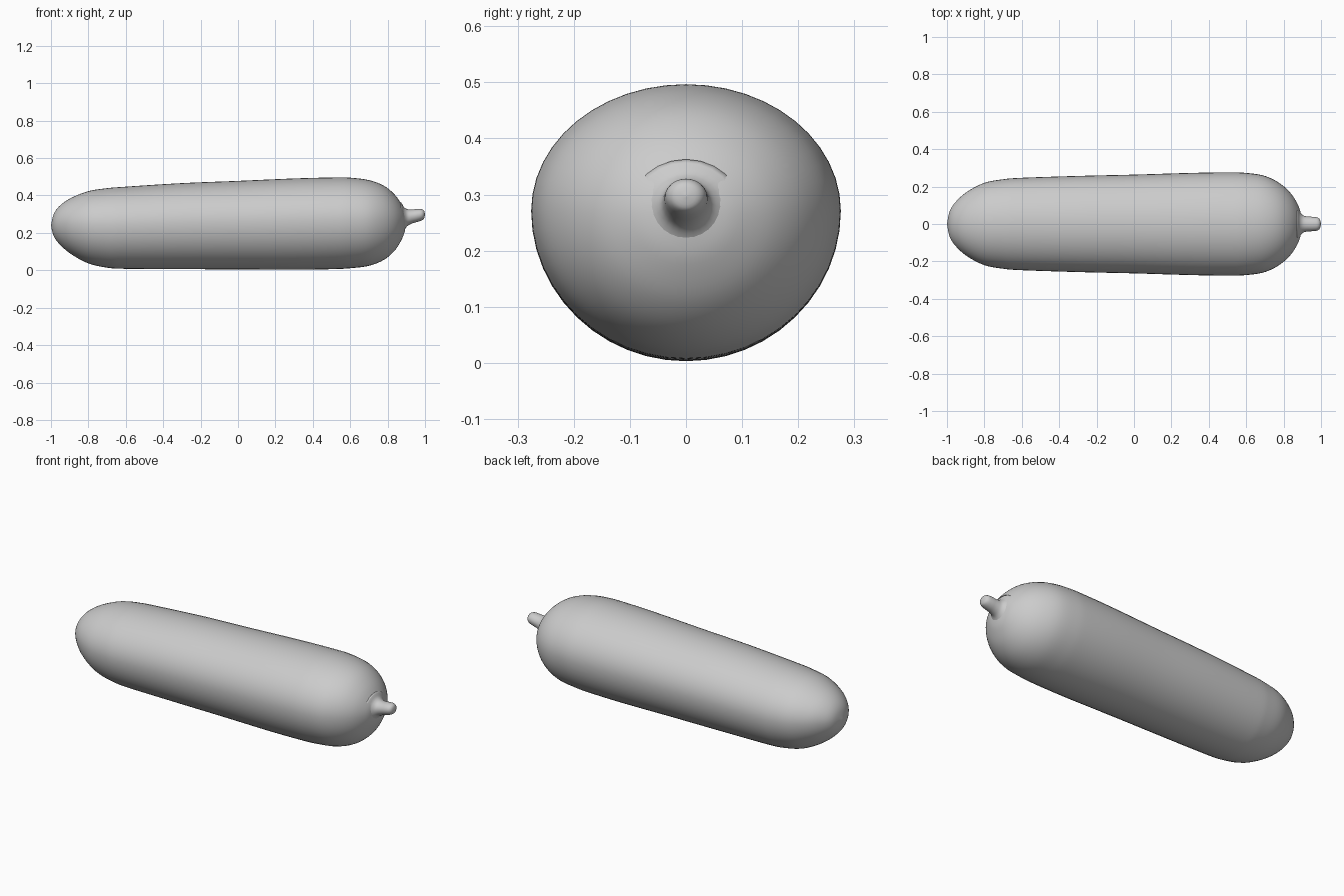
import bpy, bmesh, math

if "Cube" in bpy.data.objects:
    bpy.data.objects.remove(bpy.data.objects["Cube"])


def spline(keys, steps):
    """Catmull-Rom through section keys (x, bottom, top, half_width)."""
    out = []
    n = len(keys)
    for i in range(n - 1):
        p = [keys[max(0, min(n - 1, j))] for j in (i - 1, i, i + 1, i + 2)]
        for s in range(steps):
            t = s / steps
            out.append([0.5 * (2 * b + (c - a) * t + (2 * a - 5 * b + 4 * c - d) * t * t
                               + (3 * b - a - 3 * c + d) * t ** 3) for a, b, c, d in zip(*p)])
    out.append(list(keys[-1]))
    return out


def loft(name, keys, sides, steps, waist):
    """Skin rounded rings along x; waist = relative height of widest point."""
    bm = bmesh.new()
    rings = []
    rows = spline(keys, steps)
    for x, lo, hi, w in rows[1:-1]:
        mid = lo + (hi - lo) * waist
        ring = []
        for k in range(sides):
            a = 2 * math.pi * k / sides
            s = math.sin(a)
            z = mid + s * ((hi - mid) if s > 0 else (mid - lo))
            ring.append(bm.verts.new((x, w * math.cos(a), z)))
        rings.append(ring)
    for r0, r1 in zip(rings, rings[1:]):
        for k in range(sides):
            j = (k + 1) % sides
            bm.faces.new((r0[k], r0[j], r1[j], r1[k]))
    # Close both tips with fans
    for ring, row in ((rings[0], rows[0]), (rings[-1], rows[-1])):
        tip = bm.verts.new((row[0], 0, (row[1] + row[2]) / 2))
        for k in range(sides):
            bm.faces.new((ring[k], ring[(k + 1) % sides], tip))
    bmesh.ops.recalc_face_normals(bm, faces=bm.faces)
    for f in bm.faces:
        f.smooth = True
    me = bpy.data.meshes.new(name)
    bm.to_mesh(me)
    bm.free()
    ob = bpy.data.objects.new(name, me)
    bpy.context.collection.objects.link(ob)
    return ob


# Plump body, slightly tapered towards the left end
loft("body", [
    (-1.0, 0.24, 0.24, 0.0), (-0.985, 0.182, 0.301, 0.07), (-0.95, 0.135, 0.348, 0.122),
    (-0.89, 0.085, 0.388, 0.174), (-0.80, 0.037, 0.423, 0.22), (-0.70, 0.014, 0.439, 0.239),
    (-0.60, 0.008, 0.447, 0.247), (-0.30, 0.006, 0.466, 0.257), (0.0, 0.005, 0.478, 0.264),
    (0.30, 0.003, 0.491, 0.273), (0.50, 0.006, 0.496, 0.276), (0.60, 0.011, 0.495, 0.273),
    (0.70, 0.024, 0.482, 0.257), (0.78, 0.056, 0.452, 0.217), (0.84, 0.108, 0.402, 0.162),
    (0.88, 0.175, 0.342, 0.095), (0.895, 0.225, 0.30, 0.04), (0.898, 0.265, 0.265, 0.0),
], 48, 5, 0.54)

# Short stem with a flared base
loft("stem", [
    (0.86, 0.26, 0.26, 0.0), (0.868, 0.17, 0.36, 0.10), (0.887, 0.21, 0.338, 0.066),
    (0.905, 0.236, 0.327, 0.046), (0.93, 0.25, 0.325, 0.040), (0.96, 0.259, 0.328, 0.038),
    (0.982, 0.267, 0.327, 0.034), (0.995, 0.277, 0.318, 0.022), (1.0, 0.298, 0.298, 0.0),
], 24, 4, 0.52)
